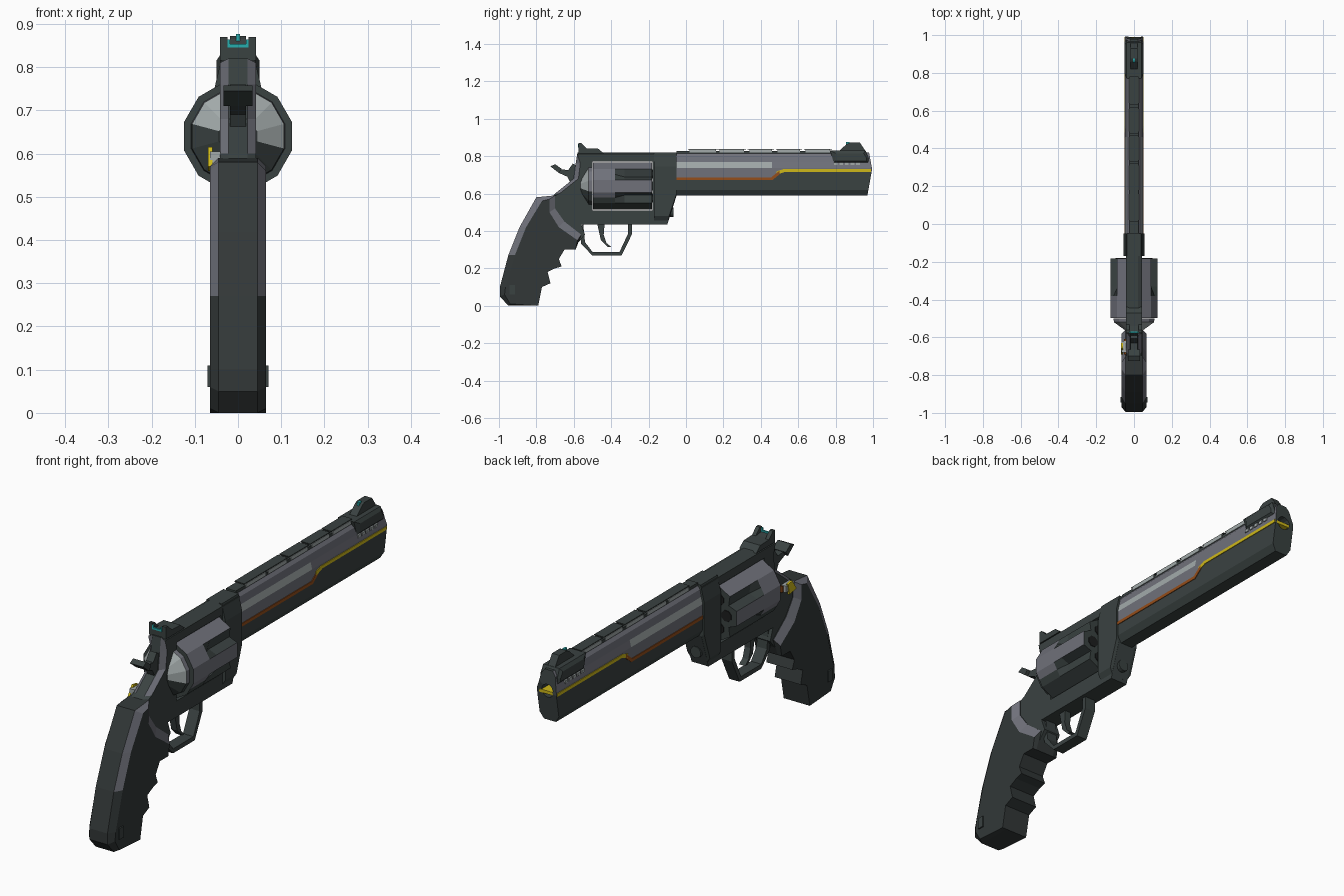
import bpy, bmesh, math

cube = bpy.data.objects.get("Cube")
if cube:
    bpy.data.objects.remove(cube, do_unlink=True)


def material(name, *rgb):
    m = bpy.data.materials.new(name)
    m.use_nodes = True
    m.diffuse_color = (*rgb, 1)
    m.node_tree.nodes["Principled BSDF"].inputs["Base Color"].default_value = (*rgb, 1)
    return m


DARK = material("dark_steel", .042, .054, .053)
GRIP = material("grip_rubber", .032, .039, .039)
MID = material("worn_grey", .16, .165, .195)
LIGHT = material("bare_metal", .36, .40, .40)
BLACK = material("black", .012, .013, .013)
YELLOW = material("yellow_paint", .62, .48, .01)
ORANGE = material("orange_paint", .30, .075, .01)
TEAL = material("teal_sight", .02, .42, .42)


def loft(name, rings, mats, rule=None):
    """Skin equal-length closed rings, cap both ends; rule(ring, side) picks a material."""
    bm = bmesh.new()
    vs = [[bm.verts.new(p) for p in ring] for ring in rings]
    n = len(rings[0])
    for j in range(len(vs) - 1):
        for i in range(n):
            k = (i + 1) % n
            f = bm.faces.new((vs[j][i], vs[j][k], vs[j + 1][k], vs[j + 1][i]))
            f.material_index = rule(j, i) if rule else 0
    bm.faces.new(vs[0])
    bm.faces.new(vs[-1])
    bmesh.ops.recalc_face_normals(bm, faces=bm.faces)
    me = bpy.data.meshes.new(name)
    bm.to_mesh(me)
    bm.free()
    for m in mats:
        me.materials.append(m)
    ob = bpy.data.objects.new(name, me)
    bpy.context.collection.objects.link(ob)
    return ob


def prism(name, profile, half, mat, x=0):
    """Side (y, z) profile given a width along x."""
    return loft(name, [[(x + s * half, y, z) for y, z in profile] for s in (-1, 1)], [mat])


def box(name, y0, y1, z0, z1, half, mat, x=0):
    return prism(name, [(y0, z0), (y1, z0), (y1, z1), (y0, z1)], half, mat, x)


def layered(name, outer, inner, hx_outer, hx_inner, mats, rule=None):
    """Symmetric side profile with its flanks stepped in to form chamfers."""
    layers = [(-hx_inner, inner), (-hx_outer, outer), (hx_outer, outer), (hx_inner, inner)]
    return loft(name, [[(x, y, z) for y, z in p] for x, p in layers], mats, rule)


def disc(r, y, z, n=12, x=0):
    return [(x + r * math.cos((i + .5) * math.tau / n), y,
             z + r * math.sin((i + .5) * math.tau / n)) for i in range(n)]


def cut(ob, cutter):
    mod = ob.modifiers.new("cut", "BOOLEAN")
    mod.operation = "DIFFERENCE"
    mod.solver = "EXACT"
    mod.object = cutter
    cutter.hide_render = True
    cutter.hide_viewport = True
    cutter.display_type = "WIRE"


# Grip: chamfered back and upper front edge, finger grooves on the front
grip_out = [(-.70, .59), (-.80, .58), (-.89, .42), (-.95, .27), (-.995, .10), (-.995, .05),
            (-.95, 0), (-.79, 0), (-.77, .10), (-.725, .12), (-.74, .18), (-.70, .20),
            (-.665, .21), (-.68, .25), (-.65, .30), (-.59, .30), (-.56, .38), (-.65, .45), (-.70, .52)]
shift = {0: (-.03, -.02), 1: (.03, -.02), 2: (.035, 0), 3: (.035, 0), 4: (.03, 0), 5: (.025, .01),
         6: (.01, .01), 16: (-.02, -.03), 17: (-.03, -.03), 18: (-.03, -.02)}
grip_in = [(y + shift.get(i, (0, 0))[0], z + shift.get(i, (0, 0))[1])
           for i, (y, z) in enumerate(grip_out)]
layered("grip", grip_out, grip_in, .045, .065, [GRIP, MID],
        lambda j, i: int(j != 1 and i in (0, 1, 2, 16, 17, 18)))
for s in (-1, 1):
    box("grip_pin", -.945, -.915, .06, .11, .004, DARK, s * .067)

# Frame with a cylinder window
frame_out = [(-.58, .82), (-.05, .82), (-.05, .59), (-.10, .435), (-.56, .435), (-.54, .38),
             (-.60, .31), (-.70, .36), (-.72, .58), (-.70, .60), (-.60, .68), (-.59, .76)]
frame_in = [(y + (.025 if i > 8 else 0), z - (.01 if i < 2 else 0))
            for i, (y, z) in enumerate(frame_out)]
frame = layered("frame", frame_out, frame_in, .022, .042, [DARK, MID],
                lambda j, i: int(j != 1 and i in (9, 10, 11)))
cut(frame, box("window_cutter", -.50, -.18, .508, .772, .3, DARK))

# Wider collar where the barrel meets the frame
collar_out = [(-.17, .82), (-.05, .82), (-.05, .59), (-.095, .45), (-.17, .45)]
collar_in = [(-.17, .745), (-.05, .745), (-.05, .60), (-.09, .48), (-.17, .48)]
layered("frame_collar", collar_out, collar_in, .038, .056, [DARK])
loft("crane_lug", [disc(.026, y, .50) for y in (-.16, -.068)], [DARK])

# Fluted cylinder
CZ, R = .64, .129


def cylinder_ring(y, fluted):
    ring = []
    for k in range(24):
        r = R if k % 2 else R * math.cos(math.pi / 12)
        if fluted and k % 4 == 2:
            r = .098
        a = k * math.tau / 24
        ring.append((r * math.cos(a), y, CZ + r * math.sin(a)))
    return ring


def cylinder_colour(j, i):
    flute = j > 0 and i % 4 in (1, 2)
    return int(not flute and math.sin((i + .5) * math.tau / 24) > -.4)


loft("cylinder", [cylinder_ring(-.497, False), cylinder_ring(-.38, False),
                  cylinder_ring(-.33, True), cylinder_ring(-.183, True)],
     [DARK, MID], cylinder_colour)
for k in range(6):
    a = k * math.tau / 6
    loft("chamber", [disc(.026, y, CZ + .075 * math.sin(a), 8, .075 * math.cos(a))
                     for y in (-.19, -.18)], [BLACK])

# Recoil shield: bright upper half, dark lower half
loft("recoil_shield", [disc(.112, -.50, CZ), disc(.11, -.52, CZ), disc(.045, -.565, CZ)],
     [DARK, LIGHT, MID], lambda j, i: 0 if i >= 5 and i < 11 else (1 if j else 2))


# Barrel: the side colour line climbs with the stripe
def barrel_ring(y, stripe):
    half = [(.03, .59), (.048, .62), (.048, stripe), (.048, .737), (.041, .768), (.035, .80), (.02, .82)]
    pts = half + [(-x, z) for x, z in reversed(half)]
    return [(x, y - (abs(z - .73) * .18 if y > .9 else 0), z) for x, z in pts]


def barrel_colour(j, i):
    side = min(i, 12 - i)
    if side == 3:
        return 2 if j == 0 else 1
    return int(side in (2, 4, 5))


barrel = loft("barrel", [barrel_ring(y, s) for y, s in
                         ((-.06, .68), (.46, .68), (.51, .72), (.80, .72), (.995, .72))],
              [DARK, MID, LIGHT], barrel_colour)
cut(barrel, loft("bore_cutter", [disc(.03, y, .73) for y in (.90, 1.1)], [BLACK]))
loft("bore", [disc(.031, y, .73) for y in (.89, .91)], [BLACK])
prism("orange_stripe", [(-.05, .672), (.462, .672), (.50, .702), (.50, .722), (.455, .686), (-.05, .686)],
      .051, ORANGE)
prism("yellow_stripe", [(.485, .70), (.53, .716), (.99, .716), (.99, .73), (.52, .73), (.485, .718)],
      .051, YELLOW)

# Top rib with bright vents
box("top_rib", -.05, .82, .81, .828, .024, DARK)
for y0, y1 in ((.02, .16), (.18, .31), (.34, .46), (.49, .61), (.64, .77)):
    box("rib_vent", y0, y1, .818, .834, .026, LIGHT)
    box("rib_cap", y0 - .01, y1 + .01, .834, .838, .024, DARK)

# Front sight
layered("front_sight_base", [(.77, .83), (.96, .83), (.975, .79), (.975, .765), (.79, .765)],
        [(.80, .815), (.95, .815), (.965, .79), (.965, .775), (.80, .775)], .04, .05, [DARK])
prism("front_sight_blade", [(.81, .82), (.86, .865), (.875, .872), (.93, .872), (.965, .82)], .018, DARK)
box("front_sight_dot", .855, .875, .85, .876, .005, TEAL)
for k in range(5):
    box("muzzle_vent", .79 + k * .03, .81 + k * .03, .752, .766, .0485, LIGHT)

# Rear sight
prism("rear_sight", [(-.575, .815), (-.575, .847), (-.54, .842), (-.47, .84), (-.44, .815)], .042, DARK)
for s in (-1, 1):
    prism("rear_sight_post", [(-.575, .84), (-.575, .87), (-.56, .87), (-.53, .84)], .009, DARK, s * .033)
    box("rear_sight_mark", -.578, -.57, .848, .864, .003, TEAL, s * .021)
box("rear_sight_bar", -.578, -.57, .845, .853, .024, TEAL)

# Hammer
prism("hammer", [(-.70, .755), (-.67, .73), (-.63, .725), (-.605, .76), (-.57, .74), (-.57, .62),
                 (-.61, .64), (-.635, .69), (-.68, .71), (-.72, .745)], .018, DARK)
prism("hammer_spur", [(-.70, .757), (-.665, .732), (-.68, .71), (-.725, .745)], .033, DARK)

# Trigger and guard
prism("trigger", [(-.475, .44), (-.435, .44), (-.44, .38), (-.425, .335), (-.40, .315),
                  (-.42, .315), (-.455, .35)], .015, DARK)
prism("trigger_guard", [(-.57, .40), (-.56, .33), (-.50, .268), (-.345, .268), (-.29, .38), (-.29, .44),
                        (-.31, .44), (-.31, .385), (-.355, .288), (-.50, .288), (-.54, .34), (-.55, .44)],
      .026, DARK)

# Thumb latch on one side
box("latch", -.68, -.62, .575, .605, .012, LIGHT, -.053)
prism("latch_face", [(-.69, .57), (-.66, .615), (-.63, .61), (-.64, .56)], .005, YELLOW, -.064)
prism("latch_edge", [(-.69, .575), (-.61, .605), (-.61, .575)], .007, ORANGE, -.045)
